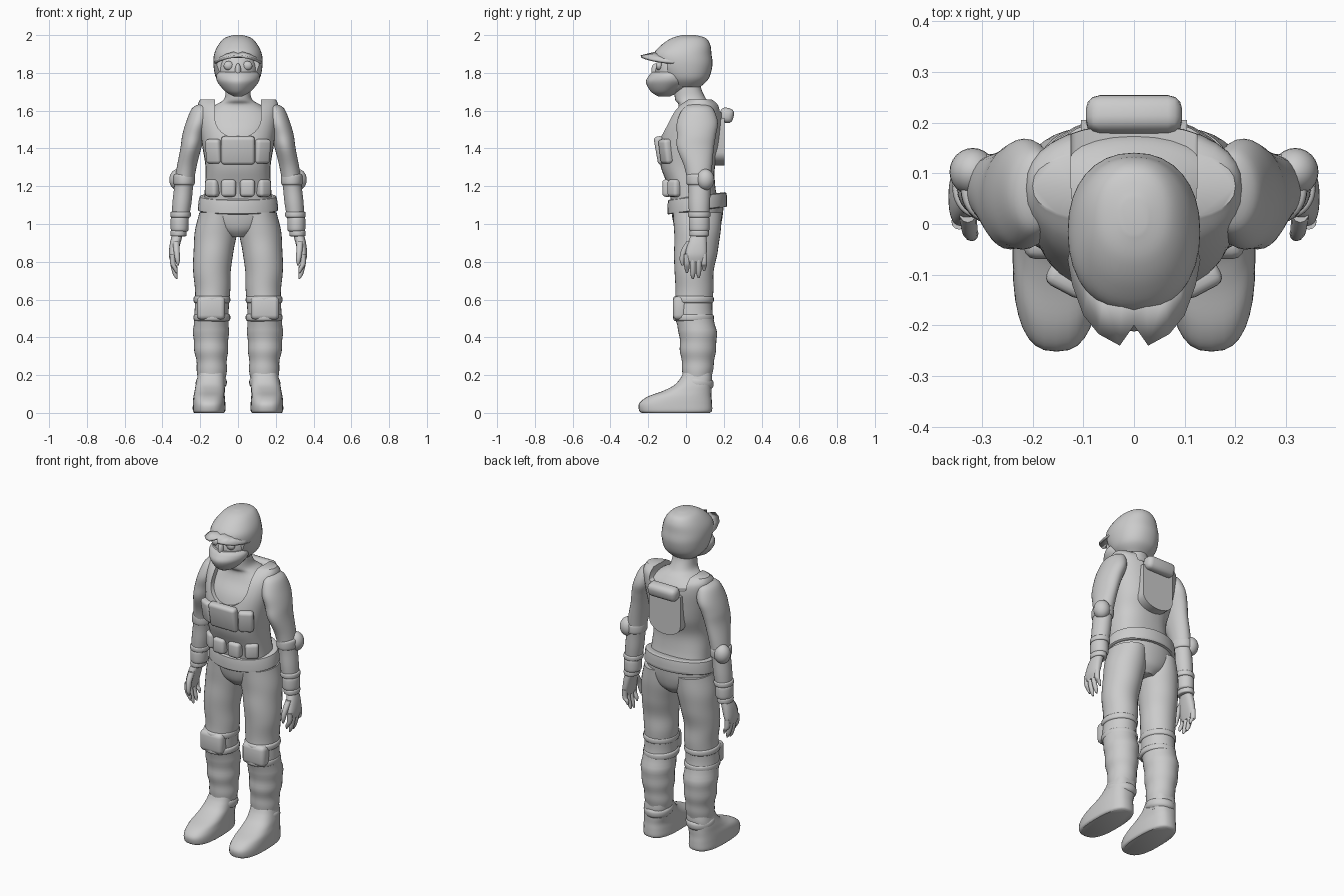
import bpy
import bmesh
import math
from mathutils import Matrix, Vector

cube = bpy.data.objects.get("Cube")
if cube:
    bpy.data.objects.remove(cube, do_unlink=True)

GREY = (.6, .6, .6, 1)
material = bpy.data.materials.new("light_grey")
material.use_nodes = True
material.diffuse_color = GREY
material.node_tree.nodes["Principled BSDF"].inputs["Base Color"].default_value = GREY


def finish(name, bm, mirror=False, angle=40):
    """Turn a bmesh into a smooth shaded object."""
    bmesh.ops.recalc_face_normals(bm, faces=bm.faces)
    mesh = bpy.data.meshes.new(name)
    bm.to_mesh(mesh)
    bm.free()
    obj = bpy.data.objects.new(name, mesh)
    bpy.context.collection.objects.link(obj)
    mesh.materials.append(material)
    if mirror:
        obj.modifiers.new("Mirror", 'MIRROR')
    smooth(obj, angle)
    return obj


def activate(obj):
    bpy.ops.object.select_all(action='DESELECT')
    obj.select_set(True)
    bpy.context.view_layer.objects.active = obj


def smooth(obj, angle=40):
    activate(obj)
    bpy.ops.object.shade_smooth_by_angle(angle=math.radians(angle))


def spline(rings, steps):
    """Catmull-Rom interpolation through ring descriptions."""
    rings = [Vector(r) for r in rings]
    padded = [rings[0]] + rings + [rings[-1]]
    for a, b, c, d in zip(padded, padded[1:], padded[2:], padded[3:]):
        for step in range(steps):
            t = step / steps
            yield (b * 2 + (c - a) * t + (a * 2 - b * 5 + c * 4 - d) * t * t
                   + (b * 3 - a - c * 3 + d) * t ** 3) / 2
    yield rings[-1]


def loft(name, rings, power=2, mirror=False, ripple=None, slope=0, steps=5, sides=32):
    """Skin horizontal superellipse rings given as (z, x, y, half width, half depth)."""
    bm = bmesh.new()
    loops = []
    for z, x, y, rx, ry in spline(rings, steps):
        grow = 1 + (ripple(z) if ripple else 0)
        loop = []
        for i in range(sides):
            c, s = math.cos(math.tau * i / sides), math.sin(math.tau * i / sides)
            px = math.copysign(abs(c) ** (2 / power), c) * rx * grow
            py = math.copysign(abs(s) ** (2 / power), s) * ry * grow
            loop.append(bm.verts.new((x + px, y + py, z + slope * (y + py))))
        loops.append(loop)
    for low, high in zip(loops, loops[1:]):
        for i in range(sides):
            j = (i + 1) % sides
            bm.faces.new((low[i], low[j], high[j], high[i]))
    bm.faces.new(loops[0])
    bm.faces.new(loops[-1])
    return finish(name, bm, mirror)


def ball(name, center, size, mirror=False):
    bm = bmesh.new()
    place = Matrix.Translation(center) @ Matrix.Diagonal((*size, 1))
    bmesh.ops.create_uvsphere(bm, u_segments=24, v_segments=14, radius=1, matrix=place)
    return finish(name, bm, mirror)


def pad(name, center, size, tilt=0, turn=0, bevel=.018, mirror=False):
    """Rounded box."""
    bm = bmesh.new()
    place = (Matrix.Translation(center) @ Matrix.Rotation(math.radians(turn), 4, 'Z')
             @ Matrix.Rotation(math.radians(tilt), 4, 'X') @ Matrix.Diagonal((*size, 1)))
    bmesh.ops.create_cube(bm, size=1, matrix=place)
    bmesh.ops.bevel(bm, geom=bm.edges[:], offset=bevel, segments=3, profile=.5, affect='EDGES')
    return finish(name, bm, mirror)


def prism(name, outline, y0, y1, mirror=False):
    """Extrude an (x, z) outline along y."""
    bm = bmesh.new()
    face = bm.faces.new([bm.verts.new((x, y0, z)) for x, z in outline])
    out = bmesh.ops.extrude_face_region(bm, geom=[face])
    moved = [v for v in out["geom"] if isinstance(v, bmesh.types.BMVert)]
    bmesh.ops.translate(bm, verts=moved, vec=(0, y1 - y0, 0))
    return finish(name, bm, mirror)


def cut(obj, cutter):
    mod = obj.modifiers.new("Cut", 'BOOLEAN')
    mod.operation = 'DIFFERENCE'
    mod.solver = 'EXACT'
    mod.object = cutter
    activate(obj)
    bpy.ops.object.modifier_apply(modifier=mod.name)
    bpy.data.objects.remove(cutter, do_unlink=True)
    smooth(obj)


def u_shape(half, low, straight, high):
    """Outline with a round bottom and a flat top."""
    arc = [math.pi * (1 + i / 16) for i in range(17)]
    curve = [(half * math.cos(a), straight + (straight - low) * math.sin(a)) for a in arc]
    return curve + [(half, high), (-half, high)]


# Torso, neck and pelvis
loft("torso", [(1.08, 0, .05, .175, .12), (1.2, 0, .03, .163, .113), (1.3, 0, .015, .16, .13),
               (1.4, 0, .025, .175, .15), (1.5, 0, .04, .19, .142), (1.58, 0, .06, .185, .115),
               (1.63, 0, .05, .12, .09), (1.66, 0, .025, .075, .083), (1.72, 0, .01, .063, .07),
               (1.78, 0, .01, .06, .07)], power=2.2)
loft("pelvis", [(.93, 0, .06, .06, .08), (.97, 0, .06, .14, .115), (1.03, 0, .06, .195, .132),
                (1.1, 0, .06, .195, .14)])
loft("belt", [(1.063, 0, .06, .2, .15), (1.067, 0, .06, .213, .157), (1.1, 0, .06, .21, .157),
              (1.137, 0, .06, .203, .154), (1.142, 0, .06, .185, .135)], slope=.13, steps=2)

# Vest with a scooped neck
vest = loft("vest", [(1.12, 0, .045, .18, .125), (1.2, 0, .03, .175, .125), (1.3, 0, .01, .172, .143),
                     (1.4, 0, .02, .187, .163), (1.5, 0, .035, .203, .158), (1.58, 0, .055, .213, .14),
                     (1.63, 0, .07, .213, .112), (1.66, 0, .075, .2, .07)], power=2.5)
cut(vest, prism("neck_cutter", u_shape(.122, 1.455, 1.56, 1.8), -.4, .08))
cut(vest, prism("nape_cutter", u_shape(.124, 1.585, 1.6, 1.8), .07, .4))

# Vest pouches and back panel
pad("chest_pouch", (0, -.135, 1.39), (.178, .05, .15), tilt=10)
pad("side_pouch", (.128, -.105, 1.385), (.085, .05, .13), tilt=8, turn=28, mirror=True)
pad("belt_pouch", (.05, -.098, 1.19), (.078, .055, .092), mirror=True)
pad("hip_pouch", (.135, -.06, 1.19), (.075, .055, .092), turn=40, mirror=True)
back = prism("back_panel", u_shape(.105, 1.31, 1.38, 1.56), .15, .205)
pad("back_roll", (0, .215, 1.575), (.19, .075, .08), tilt=-12, bevel=.028)

# Arms
loft("arm", [(1.635, .185, .065, .02, .04), (1.61, .195, .063, .05, .08), (1.54, .213, .06, .062, .108),
             (1.47, .235, .055, .06, .103), (1.4, .25, .05, .055, .097), (1.3, .272, .065, .052, .073),
             (1.2, .287, .07, .05, .06), (1.1, .298, .07, .05, .057), (1.0, .308, .07, .041, .048),
             (.94, .316, .07, .03, .042)], mirror=True)
for name, z, x, rx, ry, tall in [("elbow_band", 1.235, .285, .056, .067, .03),
                                 ("forearm_band", 1.05, .304, .053, .058, .016),
                                 ("cuff", 1.0, .309, .047, .054, .04),
                                 ("wrist_band", .95, .315, .042, .051, .016)]:
    loft(name, [(z - tall, x, .07, rx * .8, ry * .8), (z - tall * .7, x, .07, rx, ry),
                (z + tall * .7, x, .07, rx, ry), (z + tall, x, .07, rx * .8, ry * .8)], mirror=True)
ball("elbow_pad", (.318, .103, 1.235), (.046, .047, .056), mirror=True)

# Hands
loft("palm", [(.96, .316, .07, .028, .036), (.9, .332, .06, .028, .05), (.84, .343, .053, .023, .056),
              (.8, .345, .05, .013, .046)], mirror=True, power=2.4)
for name, y, tip in [("index_finger", .005, .74), ("middle_finger", .036, .71),
                     ("ring_finger", .067, .715), ("little_finger", .096, .75)]:
    loft(name, [(.84, .345, y, .015, .016), (.79, .345, y, .014, .015),
                (tip + .025, .333, y, .012, .013), (tip, .325, y, .004, .005)],
         mirror=True, steps=3, sides=12)
loft("thumb", [(.91, .328, .025, .018, .022), (.86, .325, -.008, .016, .018),
               (.81, .32, -.02, .013, .014), (.78, .318, -.018, .004, .005)],
     mirror=True, steps=3, sides=12)


# Legs with cloth folds below the knee
def folds(z):
    return .022 * math.sin(z * 62) if .18 < z < .48 else .006 * math.sin(z * 40)


loft("leg", [(1.06, .105, .06, .1, .13), (.95, .118, .06, .112, .122), (.85, .13, .052, .105, .115),
             (.75, .138, .043, .1, .104), (.65, .134, .045, .093, .1), (.53, .14, .04, .09, .1),
             (.42, .143, .063, .094, .1), (.33, .142, .063, .088, .094), (.26, .139, .063, .08, .085),
             (.2, .139, .06, .077, .078), (.12, .142, .055, .07, .075)], mirror=True, ripple=folds)
pad("knee_pad", (.143, -.032, .555), (.15, .075, .125), bevel=.025, mirror=True)
for name, z in [("upper_knee_strap", .6), ("lower_knee_strap", .505)]:
    loft(name, [(z - .02, .138, .04, .085, .092), (z - .012, .138, .04, .096, .106),
                (z + .012, .138, .04, .096, .106), (z + .02, .138, .04, .085, .092)], mirror=True)

# Boots
loft("boot", [(0, .153, -.055, .078, .18), (.012, .153, -.055, .086, .193), (.05, .153, -.055, .086, .193),
              (.085, .153, -.035, .083, .17), (.115, .15, .005, .08, .13), (.145, .147, .035, .078, .1),
              (.18, .143, .053, .074, .085), (.21, .14, .06, .07, .076)], power=2.6, mirror=True)
loft("boot_collar", [(.14, .142, .057, .07, .075), (.155, .142, .057, .081, .087),
                     (.18, .141, .06, .081, .086), (.195, .14, .06, .07, .075)], mirror=True, slope=-.12)

# Head, helmet and face mask
ball("face", (0, -.055, 1.81), (.104, .108, .12))
helmet = loft("helmet", [(1.725, 0, .0, .075, .075), (1.77, 0, .0, .115, .12), (1.84, 0, -.012, .13, .152),
                         (1.9, 0, -.018, .126, .153), (1.95, 0, .0, .103, .128),
                         (1.985, 0, .015, .07, .088), (2.0, 0, .015, .025, .035)], power=2.2)
cut(helmet, prism("face_cutter", [(-.112, 1.6), (.112, 1.6), (.112, 1.86), (.06, 1.88),
                                  (-.06, 1.88), (-.112, 1.86)], -.4, -.1))
loft("face_mask", [(1.675, 0, -.115, .02, .03), (1.7, 0, -.11, .065, .075), (1.75, 0, -.09, .108, .122),
                   (1.785, 0, -.085, .115, .112), (1.805, 0, -.08, .1, .098)], power=1.75)
ball("eye", (.05, -.142, 1.838), (.026, .018, .024), mirror=True)
ball("nose", (0, -.162, 1.81), (.016, .022, .04))

# Split helmet brim
bm = bmesh.new()
inner, outer = [], []
for x, y in [(0, -.2), (.028, -.24), (.07, -.217), (.1, -.18), (.122, -.12), (.131, -.07)]:
    drop = 1.905 - x * x * 2.2
    outer.append(bm.verts.new((x, y, drop - .01)))
    inner.append(bm.verts.new((x * .85, max(y + .08, -.15), drop + .012)))
for i in range(len(outer) - 1):
    bm.faces.new((outer[i], outer[i + 1], inner[i + 1], inner[i]))
brim = finish("helmet_brim", bm, mirror=True)
thick = brim.modifiers.new("Thickness", 'SOLIDIFY')
thick.thickness = .014
